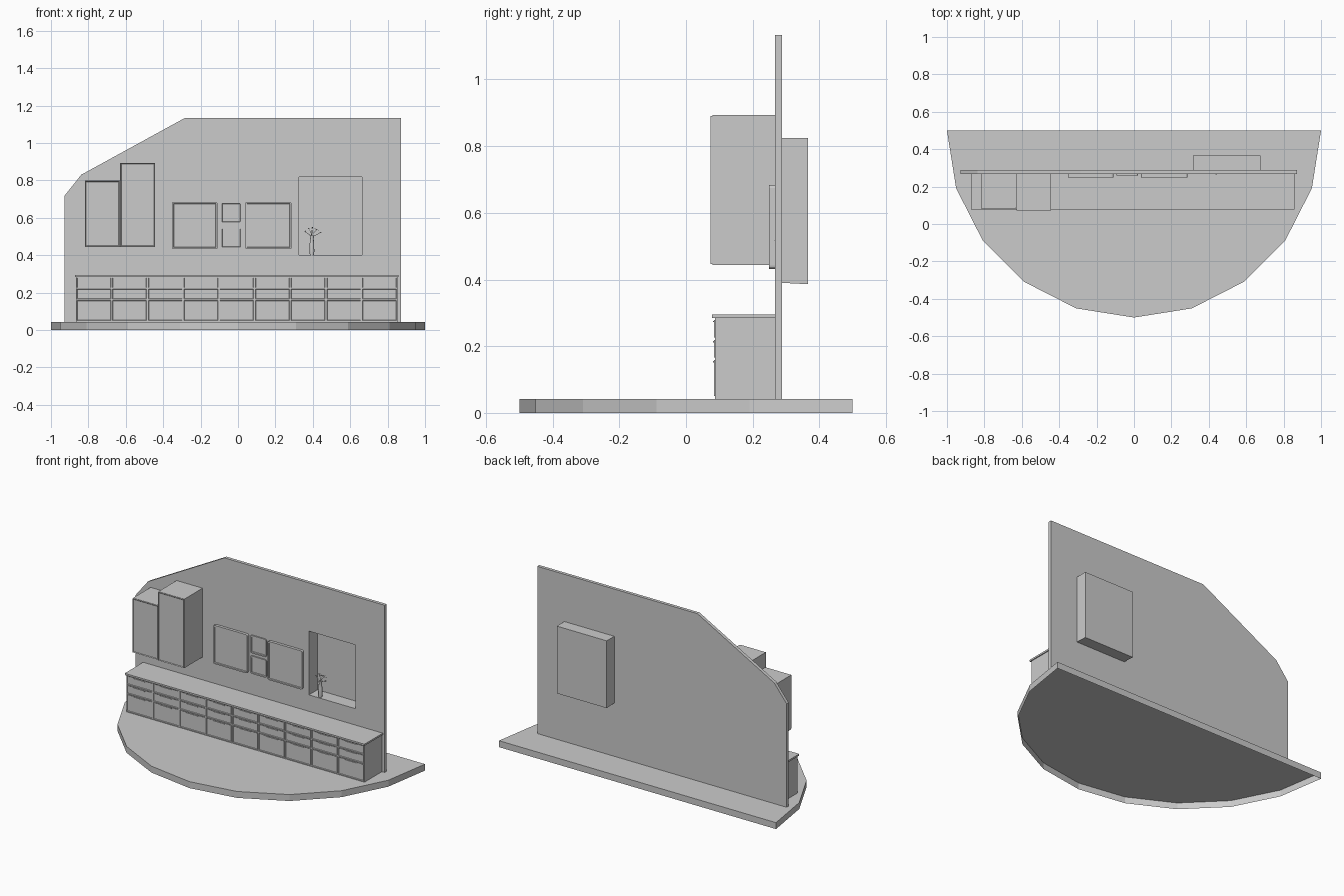
import bpy, bmesh, math, random
from mathutils import Vector

if "Cube" in bpy.data.objects:
    bpy.data.objects.remove(bpy.data.objects["Cube"])

random.seed(4)


def finish(name, bm):
    bmesh.ops.recalc_face_normals(bm, faces=bm.faces[:])
    me = bpy.data.meshes.new(name)
    bm.to_mesh(me)
    bm.free()
    ob = bpy.data.objects.new(name, me)
    bpy.context.collection.objects.link(ob)
    return ob


def add_box(bm, x0, x1, y0, y1, z0, z1):
    v = [bm.verts.new((x, y, z)) for z in (z0, z1)
         for x, y in ((x0, y0), (x1, y0), (x1, y1), (x0, y1))]
    idx = [(3, 2, 1, 0), (0, 1, 5, 4), (4, 5, 6, 7),
           (1, 2, 6, 5), (2, 3, 7, 6), (3, 0, 4, 7)]
    return [bm.faces.new([v[i] for i in f]) for f in idx]


def box(name, *dims):
    bm = bmesh.new()
    add_box(bm, *dims)
    return finish(name, bm)


def add_panel(bm, x0, x1, y0, y1, z0, z1, rim, depth):
    """Box whose front has a border and a panel set back by depth."""
    front = add_box(bm, x0, x1, y0, y1, z0, z1)[1]
    bmesh.ops.inset_region(bm, faces=[front], thickness=rim)
    bmesh.ops.inset_region(bm, faces=[front], thickness=rim * 0.4)
    for v in front.verts:
        v.co.y += depth


def prism(name, pts, axis, a, b, open_bottom=False):
    bm = bmesh.new()
    place = (lambda p, q: (p[0], q, p[1])) if axis == 'Y' else (lambda p, q: (p[0], p[1], q))
    lo = [bm.verts.new(place(p, a)) for p in pts]
    hi = [bm.verts.new(place(p, b)) for p in pts]
    if not open_bottom:
        bm.faces.new(lo[::-1])
    bm.faces.new(hi)
    for i in range(len(pts)):
        j = (i + 1) % len(pts)
        bm.faces.new((lo[i], lo[j], hi[j], hi[i]))
    return finish(name, bm)


def cut(ob, cutter):
    m = ob.modifiers.new("cut", 'BOOLEAN')
    m.operation, m.solver, m.object = 'DIFFERENCE', 'EXACT', cutter
    bpy.context.view_layer.objects.active = ob
    bpy.ops.object.modifier_apply(modifier=m.name)


# half-round floor, open underneath
arc = [(-math.cos(math.radians(18 * i)), 0.5 - math.sin(math.radians(18 * i))) for i in range(11)]
prism("floor", arc, 'Z', 0.0, 0.042, open_bottom=True)

# back wall with niche
wall = prism("wall", [(-0.928, 0.042), (0.872, 0.042), (0.872, 1.133), (-0.285, 1.133),
                      (-0.838, 0.83), (-0.928, 0.717)], 'Y', 0.267, 0.288)
niche = box("niche", 0.316, 0.676, 0.288, 0.366, 0.39, 0.825)
for v in niche.data.vertices:
    if v.co.y > 0.3 and v.co.z < 0.5:
        v.co.z -= 0.004
cutter = box("niche_cutter", 0.325, 0.663, 0.2, 0.355, 0.402, 0.818)
cutter.hide_render = True
cut(wall, cutter)
cut(niche, cutter)
bpy.data.objects.remove(cutter)

# long base cabinet and worktop
box("base_cabinet", -0.866, 0.852, 0.087, 0.267, 0.042, 0.284)
box("worktop", -0.872, 0.858, 0.078, 0.267, 0.284, 0.295)

# drawer and door fronts with handles, nine bays
fronts, handles = bmesh.new(), bmesh.new()
bay = 1.718 / 9
for i in range(9):
    x0 = -0.866 + i * bay + 0.005
    x1 = x0 + bay - 0.01
    for z0, z1 in ((0.05, 0.158), (0.166, 0.218), (0.226, 0.279)):
        add_panel(fronts, x0, x1, 0.084, 0.088, z0, z1, 0.008, 0.003)
        add_box(handles, x0 + 0.05, x1 - 0.05, 0.081, 0.085, z1 - 0.007, z1 - 0.003)
finish("drawer_fronts", fronts)
finish("drawer_handles", handles)

# two wall cabinets with framed doors
for side, x0, x1, top, y in (("left", -0.818, -0.632, 0.798, 0.079),
                             ("right", -0.63, -0.443, 0.893, 0.073)):
    box(side + "_wall_cabinet", x0, x1, y + 0.006, 0.267, 0.443, top)
    bm = bmesh.new()
    add_panel(bm, x0 + 0.002, x1 - 0.002, y, y + 0.006, 0.446, top - 0.002, 0.016, 0.005)
    finish(side + "_cabinet_door", bm)

# picture frames with rounded corners and recessed pictures
for n, (x0, x1, z0, z1, y) in enumerate(((-0.354, -0.109, 0.432, 0.684, 0.249),
                                         (0.038, 0.287, 0.432, 0.684, 0.249),
                                         (-0.094, 0.021, 0.568, 0.684, 0.259),
                                         (-0.094, 0.021, 0.434, 0.55, 0.259))):
    bm = bmesh.new()
    add_box(bm, x0, x1, y, 0.267, z0, z1)
    edges = [e for e in bm.edges if abs(e.verts[0].co.y - e.verts[1].co.y) > 0.001]
    bmesh.ops.bevel(bm, geom=edges, offset=0.01, segments=3, profile=0.5, affect='EDGES')
    bm.normal_update()
    front = min(bm.faces, key=lambda f: f.calc_center_median().y)
    bmesh.ops.inset_region(bm, faces=[front], thickness=0.009)
    bmesh.ops.inset_region(bm, faces=[front], thickness=0.002)
    for v in front.verts:
        v.co.y += 0.005
    finish("picture_frame_%d" % (n + 1), bm)

# vase: turned profile
cx, cy = 0.395, 0.285
prof = [(0.011, 0.402), (0.013, 0.42), (0.012, 0.46), (0.009, 0.49), (0.012, 0.506), (0.009, 0.505)]
bm = bmesh.new()
rings = [[bm.verts.new((cx + r * math.cos(a), cy + r * math.sin(a), z))
          for a in (k * math.tau / 12 for k in range(12))] for r, z in prof]
for lo, hi in zip(rings, rings[1:]):
    for k in range(12):
        bm.faces.new((lo[k], lo[(k + 1) % 12], hi[(k + 1) % 12], hi[k]))
bm.faces.new(rings[0][::-1])
bm.faces.new(rings[-1])
vase = finish("vase", bm)
vase.select_set(True)
bpy.context.view_layer.objects.active = vase
bpy.ops.object.shade_smooth_by_angle()

# stems, blossoms and leaves
curve = bpy.data.curves.new("stems", 'CURVE')
curve.dimensions, curve.bevel_depth, curve.bevel_resolution = '3D', 0.0012, 0
bm = bmesh.new()
for dx, dy, z in ((-0.035, 0.005, 0.525), (-0.015, 0.012, 0.538), (0.005, -0.005, 0.545),
                  (0.025, 0.01, 0.535), (0.045, -0.01, 0.52), (0.0, 0.025, 0.53)):
    s = curve.splines.new('POLY')
    s.points.add(2)
    tip = Vector((cx + dx, cy + dy, z))
    for p, co in zip(s.points, ((cx, cy, 0.5), (cx + dx * 0.45, cy + dy * 0.45, z - 0.013), tip)):
        p.co = (*co, 1)
    for k in range(5):
        a = k * math.tau / 5 + random.random()
        out = Vector((math.cos(a), math.sin(a), random.uniform(-0.3, 0.7))) * 0.012
        wide = Vector((-math.sin(a), math.cos(a), 0)) * 0.004
        mid = tip + out * 0.6
        bm.faces.new([bm.verts.new(c) for c in (tip, mid + wide, tip + out, mid - wide)])
finish("blossoms", bm)
bpy.context.collection.objects.link(bpy.data.objects.new("stems", curve))
